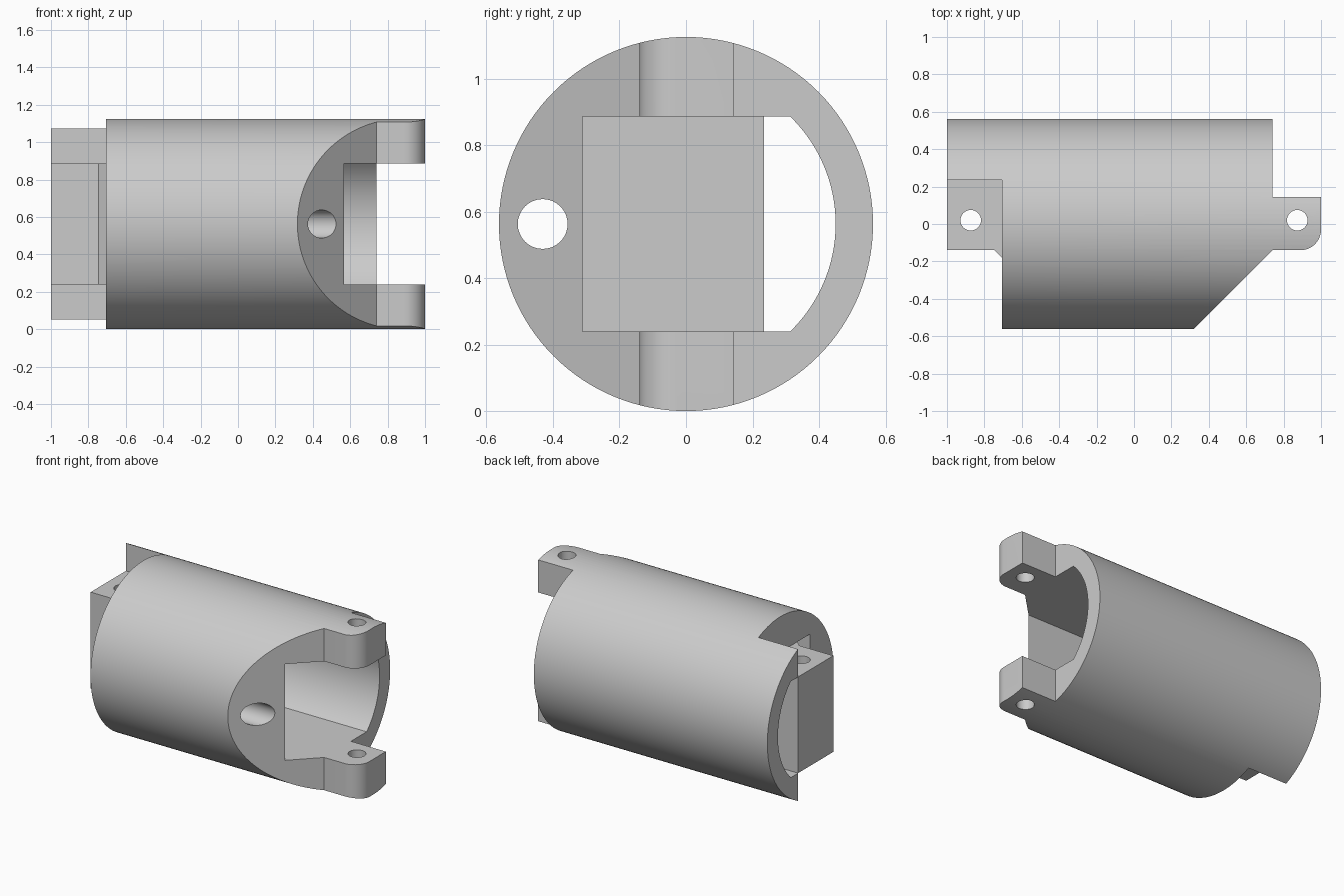
import bpy, bmesh
from math import sin, cos, pi, asin
from mathutils import Matrix

if "Cube" in bpy.data.objects:
    bpy.data.objects.remove(bpy.data.objects["Cube"])

R = 0.5625           # outer radius, also the height of the axis
BORE = 0.45          # radius of the rounded sides of the bore
GAP = 0.324          # half height of the bore
PIN_X, PIN_Y = 0.873, 0.02

grey = bpy.data.materials.new("plain grey")
grey.use_nodes = True
grey.diffuse_color = (0.6, 0.6, 0.6, 1)
grey.node_tree.nodes["Principled BSDF"].inputs["Base Color"].default_value = (0.6, 0.6, 0.6, 1)

# Maps an extruded outline (u, v, w) so that u is y, v is z and w is x
ALONG_X = Matrix(((0, 0, 1, 0), (1, 0, 0, 0), (0, 1, 0, R), (0, 0, 0, 1)))
ALONG_Z = Matrix.Identity(4)


def arc(cx, cy, r, start, end, steps):
    return [(cx + r * cos(start + (end - start) * i / steps),
             cy + r * sin(start + (end - start) * i / steps)) for i in range(steps + 1)]


def circle(cx, cy, r, steps):
    return arc(cx, cy, r, 0, 2 * pi, steps)[:-1]


def prism(name, outline, low, high, frame):
    """Extrude a closed outline from low to high along the frame's third axis."""
    bm = bmesh.new()
    face = bm.faces.new([bm.verts.new((u, v, low)) for u, v in outline])
    side = bmesh.ops.extrude_face_region(bm, geom=[face])
    verts = [g for g in side["geom"] if isinstance(g, bmesh.types.BMVert)]
    bmesh.ops.translate(bm, verts=verts, vec=(0, 0, high - low))
    bm.transform(frame)
    bmesh.ops.recalc_face_normals(bm, faces=bm.faces)
    mesh = bpy.data.meshes.new(name)
    bm.to_mesh(mesh)
    bm.free()
    mesh.materials.append(grey)
    obj = bpy.data.objects.new(name, mesh)
    bpy.context.collection.objects.link(obj)
    return obj


def combine(target, tool, operation):
    """Apply a boolean and remove the tool."""
    mod = target.modifiers.new(operation.lower(), "BOOLEAN")
    mod.object, mod.operation, mod.solver = tool, operation, "EXACT"
    bpy.context.view_layer.objects.active = target
    bpy.ops.object.modifier_apply(modifier=mod.name)
    bpy.data.objects.remove(tool)


# Round body, trimmed to its plan outline with the slanted corner and lugs
body = prism("link_body", circle(0, 0, R, 128), -1, 1, ALONG_X)
plan = [(-1.1, 0.7), (-1.1, 0.235), (-0.705, 0.235), (-0.705, -0.7), (0.18, -0.7), (0.74, -0.14)]
plan += arc(0.89, -0.03, 0.11, -pi / 2, 0, 12)
plan += [(1, 0.145), (0.74, 0.145), (0.74, 0.7)]
combine(body, prism("plan_cutter", plan, -0.2, 1.4, ALONG_Z), "INTERSECT")

# Bore with flat top, bottom and front, and a rounded back
corner = asin(GAP / BORE)
bore = [(-0.312, GAP), (-0.312, -GAP)] + arc(0, 0, BORE, -corner, corner, 32)
combine(body, prism("bore_cutter", bore, -1.2, 1.2, ALONG_X), "DIFFERENCE")

# Hinge tongue filling the end of the bore
tongue = [(-1, 0.235), (-1, -0.14), (-0.745, -0.14), (-0.57, -0.315), (-0.57, 0.235)]
combine(body, prism("tongue", tongue, R - GAP, R + GAP, ALONG_Z), "UNION")

# Hinge pin holes and the long cable hole
for x in (-PIN_X, PIN_X):
    combine(body, prism("pin_cutter", circle(x, PIN_Y, 0.055, 32), -0.2, 1.4, ALONG_Z), "DIFFERENCE")
combine(body, prism("cable_cutter", circle(-0.431, 0, 0.075, 32), -1.2, 1.2, ALONG_X), "DIFFERENCE")

# Smooth the round surfaces, keeping real edges sharp
bpy.ops.object.select_all(action="DESELECT")
body.select_set(True)
bpy.context.view_layer.objects.active = body
bpy.ops.object.shade_smooth_by_angle(angle=0.4)
